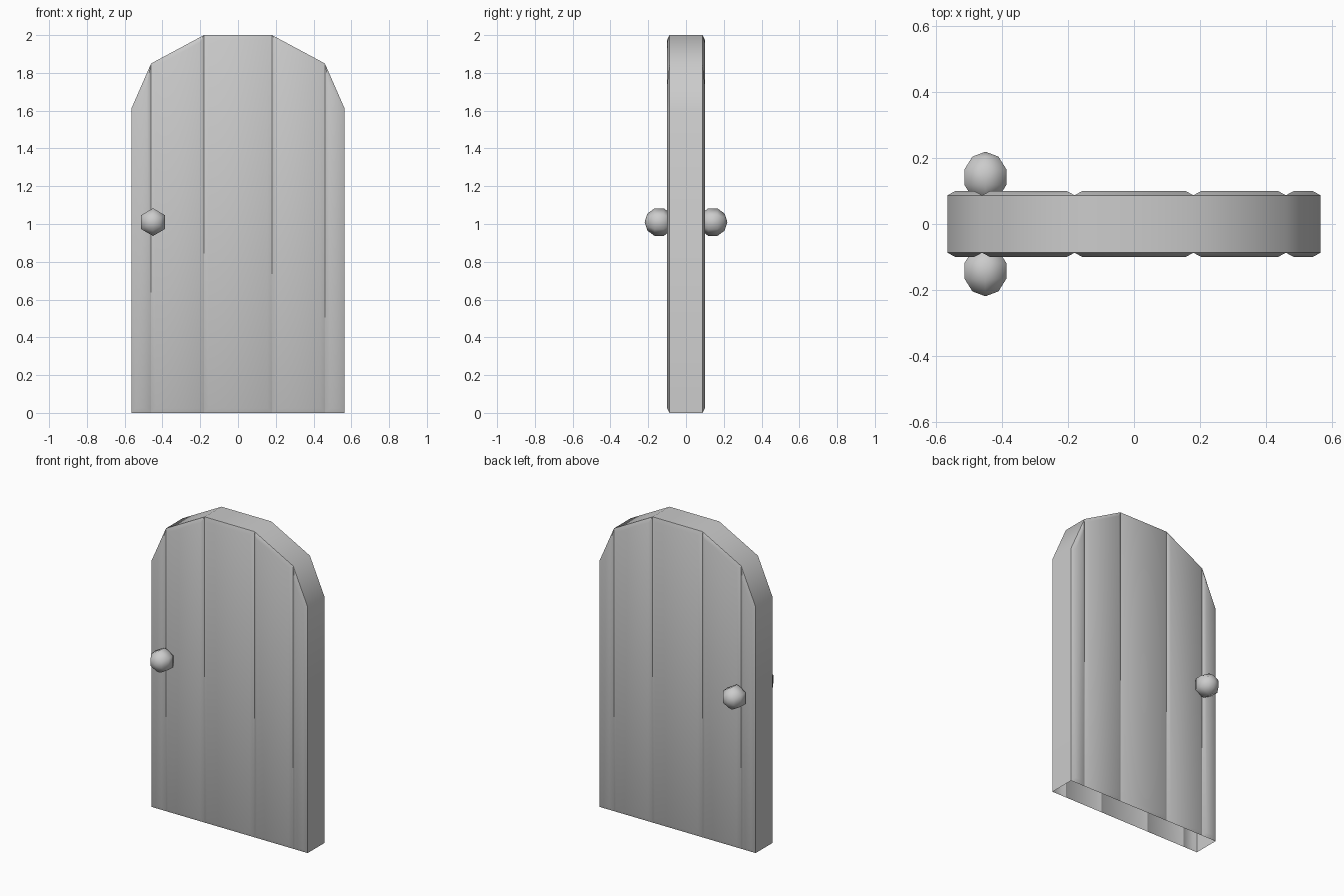
import bpy, bmesh, math
from mathutils import Matrix

if "Cube" in bpy.data.objects:
    bpy.data.objects.remove(bpy.data.objects["Cube"])

COLUMNS = [(-0.565, 1.61), (-0.46, 1.85), (-0.18, 2.0),
           (0.18, 2.0), (0.46, 1.85), (0.565, 1.61)]
RIM_Y = 0.087      # half thickness at the rim and groove bottoms
RAISE = 0.013      # plank height above the grooves
CHAMFER = 0.024    # width of each plank's sloped border


def finish(bm, name, angle):
    mesh = bpy.data.meshes.new(name)
    bm.to_mesh(mesh)
    bm.free()
    obj = bpy.data.objects.new(name, mesh)
    bpy.context.collection.objects.link(obj)
    bpy.ops.object.select_all(action='DESELECT')
    obj.select_set(True)
    bpy.context.view_layer.objects.active = obj
    bpy.ops.object.shade_smooth_by_angle(angle=math.radians(angle))
    return obj


# Door panel: five planks per side around an arched rim, open at the bottom
bm = bmesh.new()
fb, ft, bb, bt = [], [], [], []
for x, top in COLUMNS:
    fb.append(bm.verts.new((x, -RIM_Y, 0)))
    ft.append(bm.verts.new((x, -RIM_Y, top)))
    bb.append(bm.verts.new((x, RIM_Y, 0)))
    bt.append(bm.verts.new((x, RIM_Y, top)))

planks = []
for i in range(len(COLUMNS) - 1):
    j = i + 1
    planks.append(bm.faces.new((fb[i], fb[j], ft[j], ft[i])))
    planks.append(bm.faces.new((bb[j], bb[i], bt[i], bt[j])))
    bm.faces.new((ft[i], ft[j], bt[j], bt[i]))
bm.faces.new((fb[0], ft[0], bt[0], bb[0]))
bm.faces.new((bb[-1], bt[-1], ft[-1], fb[-1]))

# Raised planks with chamfered borders leave V grooves between them
bm.normal_update()
bmesh.ops.inset_individual(bm, faces=planks, thickness=CHAMFER,
                           depth=RAISE, use_even_offset=True)
bm.normal_update()
finish(bm, "door_panel", 45)

# Six-sided ball knobs on both sides
for name, side in (("front_knob", -1), ("back_knob", 1)):
    bm = bmesh.new()
    bmesh.ops.create_uvsphere(
        bm, u_segments=6, v_segments=5, radius=0.077,
        matrix=Matrix.Translation((-0.45, side * 0.142, 1.01))
        @ Matrix.Rotation(math.pi / 2, 4, 'X'))
    finish(bm, name, 80)
